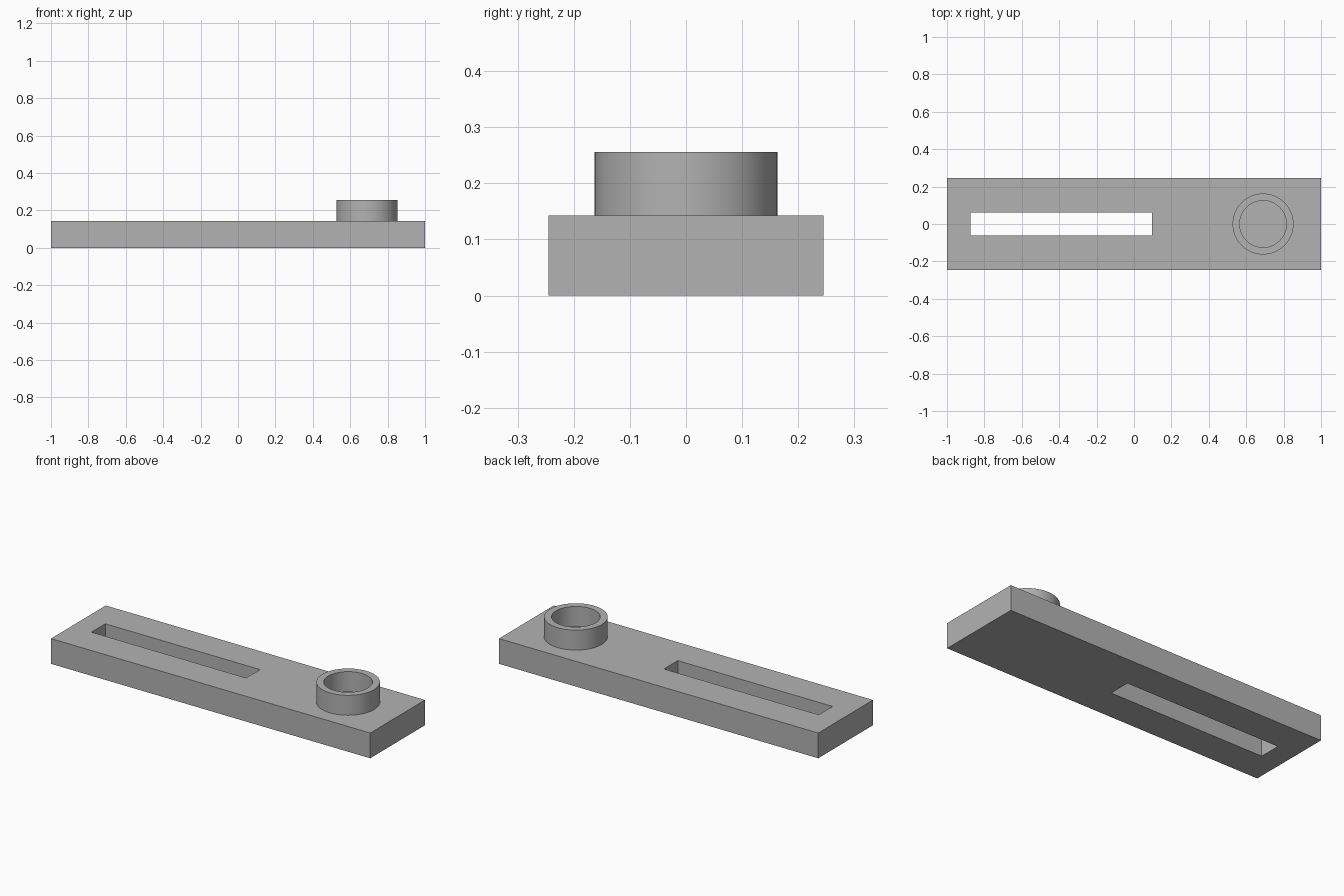
import bpy
import bmesh
import math
from mathutils import Vector

default = bpy.data.objects.get("Cube")
if default:
    bpy.data.objects.remove(default, do_unlink=True)

THICK = 0.143
RING_TOP = 0.256
RING_X = 0.69
R_OUT, R_IN = 0.163, 0.125
SINK = 0.03  # how far the ring is embedded before the union

grey = bpy.data.materials.new("plain_grey")
grey.use_nodes = True
colour = (0.45, 0.45, 0.45, 1)
grey.diffuse_color = colour
grey.node_tree.nodes["Principled BSDF"].inputs["Base Color"].default_value = colour


def add_object(name, bm):
    bmesh.ops.recalc_face_normals(bm, faces=bm.faces)
    mesh = bpy.data.meshes.new(name)
    bm.to_mesh(mesh)
    bm.free()
    mesh.materials.append(grey)
    obj = bpy.data.objects.new(name, mesh)
    bpy.context.collection.objects.link(obj)
    return obj


def box(name, low, high):
    bm = bmesh.new()
    bmesh.ops.create_cube(bm, size=1)
    low, high = Vector(low), Vector(high)
    bmesh.ops.scale(bm, vec=high - low, verts=bm.verts)
    bmesh.ops.translate(bm, vec=(low + high) / 2, verts=bm.verts)
    return add_object(name, bm)


def ring(name, centre_x, bottom, top, segments=64):
    bm = bmesh.new()
    profile = [(R_IN, bottom), (R_OUT, bottom), (R_OUT, top), (R_IN, top)]
    verts = [bm.verts.new((centre_x + r, 0, z)) for r, z in profile]
    edges = [bm.edges.new((verts[i - 1], verts[i])) for i in range(4)]
    bmesh.ops.spin(bm, geom=verts + edges, cent=(centre_x, 0, 0), axis=(0, 0, 1),
                   angle=math.tau, steps=segments)
    bmesh.ops.remove_doubles(bm, verts=bm.verts, dist=0.0001)
    return add_object(name, bm)


def combine(target, other, operation):
    other.hide_render = True
    mod = target.modifiers.new(operation.lower(), "BOOLEAN")
    mod.operation = operation
    mod.solver = "EXACT"
    mod.object = other
    bpy.ops.object.select_all(action="DESELECT")
    target.select_set(True)
    bpy.context.view_layer.objects.active = target
    bpy.ops.object.modifier_apply(modifier=mod.name)
    bpy.data.objects.remove(other, do_unlink=True)


# Flat bar
plate = box("slotted_plate", (-1, -0.245, 0), (1, 0.245, THICK))

# Long slot cut right through
slot = box("slot_cutter", (-0.875, -0.062, -0.1), (0.095, 0.062, THICK + 0.1))
combine(plate, slot, "DIFFERENCE")

# Raised collar at the other end, merged into the bar
collar = ring("collar", RING_X, THICK - SINK, RING_TOP)
combine(plate, collar, "UNION")

bpy.ops.object.shade_smooth_by_angle(angle=math.radians(30))
